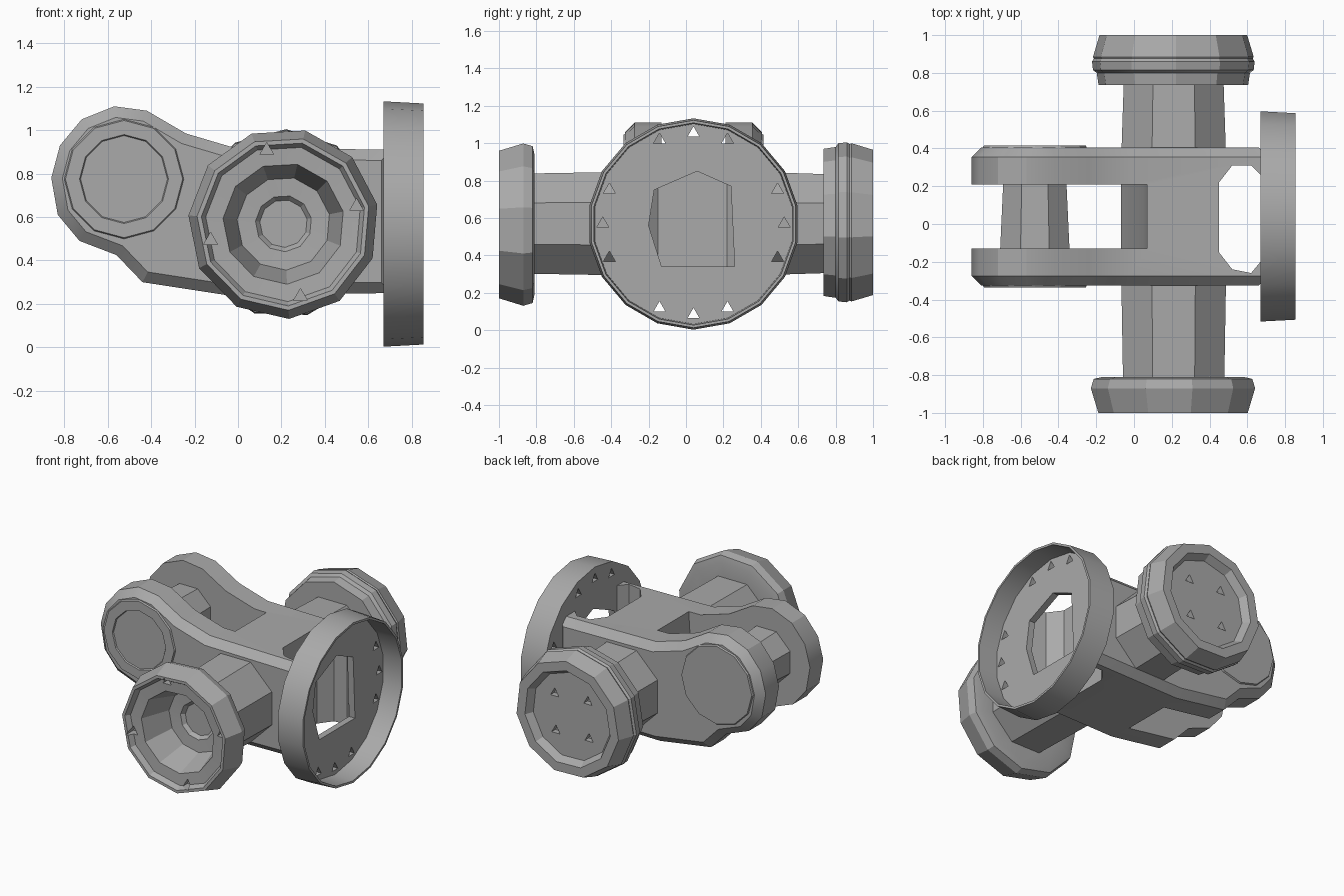
import bpy, bmesh, math
from mathutils import Vector, Matrix

cube = bpy.data.objects.get("Cube")
if cube:
    bpy.data.objects.remove(cube, do_unlink=True)

grey = bpy.data.materials.new("cast_grey")
grey.use_nodes = True
grey.diffuse_color = (0.4, 0.4, 0.4, 1)
grey.node_tree.nodes["Principled BSDF"].inputs["Base Color"].default_value = (0.4, 0.4, 0.4, 1)

# Axis frames: local z becomes the named world axis
TO_Y = Matrix(((1, 0, 0), (0, 0, 1), (0, 1, 0))).to_4x4()
TO_X = Matrix(((0, 0, 1), (1, 0, 0), (0, 1, 0))).to_4x4()
UP = Matrix.Identity(4)


def finish(name, bm):
    bmesh.ops.recalc_face_normals(bm, faces=bm.faces)
    mesh = bpy.data.meshes.new(name)
    bm.to_mesh(mesh)
    bm.free()
    mesh.materials.append(grey)
    obj = bpy.data.objects.new(name, mesh)
    bpy.context.collection.objects.link(obj)
    return obj


def skin(name, loops, matrix):
    """Bridge consecutive loops of points and cap both ends."""
    bm = bmesh.new()
    rings = [[bm.verts.new(p) for p in loop] for loop in loops]
    n = len(rings[0])
    for a, b in zip(rings, rings[1:]):
        for i in range(n):
            j = (i + 1) % n
            bm.faces.new((a[i], a[j], b[j], b[i]))
    bm.faces.new(rings[0])
    bm.faces.new(rings[-1])
    bm.transform(matrix)
    return finish(name, bm)


def lathe(name, profile, sides, frame, centre, turn=0.0):
    """Revolve (axial, radius) points."""
    angles = [turn + math.tau * i / sides for i in range(sides)]
    loops = [[(r * math.cos(a), r * math.sin(a), h) for a in angles] for h, r in profile]
    return skin(name, loops, Matrix.Translation(centre) @ frame)


def shrink(outline, d):
    """Offset a counter-clockwise outline inwards by d."""
    pts = [Vector(p) for p in outline]
    result = []
    for i, p in enumerate(pts):
        e1 = (p - pts[i - 1]).normalized()
        e2 = (pts[(i + 1) % len(pts)] - p).normalized()
        n1, n2 = Vector((-e1.y, e1.x)), Vector((-e2.y, e2.x))
        result.append(p + (n1 + n2) * d / (1 + n1.dot(n2)))
    return result


def prism(name, outline, low, high, frame, bevel=0.0):
    """Extrude an outline, optionally chamfering the rims of both caps."""
    layers = [(low, 0), (high, 0)]
    if bevel:
        layers = [(low, bevel), (low + bevel, 0), (high - bevel, 0), (high, bevel)]
    loops = [[(p[0], p[1], h) for p in shrink(outline, d)] for h, d in layers]
    return skin(name, loops, frame)


def cut(obj, cutter):
    mod = obj.modifiers.new("cut", 'BOOLEAN')
    mod.operation = 'DIFFERENCE'
    mod.solver = 'EXACT'
    mod.object = cutter
    bpy.context.view_layer.objects.active = obj
    bpy.ops.object.modifier_apply(modifier=mod.name)
    bpy.data.objects.remove(cutter, do_unlink=True)


def bolt_holes(obj, frame, centre, radius, angles, low, high, size=0.037):
    """Cut a circle of small three-sided holes."""
    bm = bmesh.new()
    for a in angles:
        t = math.radians(a)
        at = Vector((radius * math.cos(t), radius * math.sin(t), (low + high) / 2))
        bmesh.ops.create_cone(bm, cap_ends=True, segments=3, radius1=size, radius2=size,
                              depth=high - low, matrix=Matrix.Translation(at))
    bm.transform(Matrix.Translation(centre) @ frame)
    cut(obj, finish("bolt_cutter", bm))


parts = []
ARM = Vector((0.21, 0, 0.57))
PIN = Vector((-0.525, 0, 0.775))

# Main body with forked end
outline = [(-.86, .78), (-.83, .61), (-.73, .49), (-.56, .425), (-.44, .30), (-.05, .24),
           (.71, .25), (.71, .91), (-.02, .92), (-.24, .985), (-.42, 1.09), (-.57, 1.11),
           (-.72, 1.05), (-.82, .93)]
body = prism("forked_body", outline, -.325, .405, TO_Y, bevel=0.05)
cut(body, prism("slot_cutter", [(-1, 0), (-.1, 0), (-.07, .24), (.05, .6), (.07, .92),
                                (.07, 1.3), (-1, 1.3)], -.13, .21, TO_Y))
cut(body, prism("window_cutter", [(.45, -.15), (.52, -.24), (.62, -.26), (.67, -.2), (.75, -.2),
                                  (.75, .26), (.67, .26), (.62, .31), (.52, .31), (.45, .22)],
                -.1, 1.4, UP))
parts.append(body)

# Pin and cheek bosses
parts.append(lathe("fork_pin", [(-.16, .2), (.24, .18)], 8, TO_Y, PIN, math.pi / 8))
front_boss = lathe("front_boss", [(-.28, .3), (-.335, .27), (-.335, .205), (-.327, .2)],
                   12, TO_Y, PIN)
for pierced in (front_boss, body):
    bolt_holes(pierced, TO_Y, PIN, .135, range(45, 360, 90), -.4, -.296)
parts.append(front_boss)
parts.append(lathe("back_boss", [(.36, .3), (.415, .27)], 12, TO_Y, PIN))

# Cross arms, the front one hollow at its outer end
parts.append(lathe("front_arm", [(-.3, .3), (-.84, .29), (-.84, .27), (-.69, .27)],
                   8, TO_Y, ARM, math.pi / 8))
parts.append(lathe("back_arm", [(.36, .3), (.78, .285)], 8, TO_Y, ARM, math.pi / 8))

# Front flange with deep stepped bore
front = lathe("front_flange", [(-.67, .2), (-.70, .25), (-.81, .27), (-.81, .38), (-.82, .425),
                               (-.87, .44), (-1, .40), (-1, .38), (-.965, .36), (-.96, .28),
                               (-.75, .215), (-.745, .13), (-.72, .11)], 11, TO_Y, ARM, 0.2)
bolt_holes(front, TO_Y, ARM, .345, range(13, 360, 90), -1.1, -.92)
parts.append(front)

# Back flange with grooved rim and shallow dish
back = lathe("back_flange", [(.735, .40), (.80, .41), (.815, .43), (.86, .435), (.875, .425),
                             (.885, .43), (1, .395), (1, .33), (.95, .30)],
             11, TO_Y, ARM, 0.4)
bolt_holes(back, TO_Y, ARM, .18, range(43, 360, 90), .91, 1.1)
parts.append(back)

# Dished end plate with central opening and bolt clusters
plate_centre = Vector((0, .04, .568))
plate = lathe("end_plate", [(.67, .565), (.855, .555), (.855, .54), (.715, .535)],
              18, TO_X, plate_centre, math.pi / 18)
opening = [(-.13, .34), (.26, .34), (.24, .77), (.06, .85), (-.17, .75), (-.2, .56)]
cut(plate, prism("opening_cutter", opening, .5, 1, TO_X))
clusters = [q + d for q in range(0, 360, 90) for d in (-22, 0, 22)]
bolt_holes(plate, TO_X, plate_centre, .485, clusters, .5, 1)
parts.append(plate)

# Shading
for obj in bpy.context.selected_objects:
    obj.select_set(False)
for obj in parts:
    obj.select_set(True)
bpy.context.view_layer.objects.active = body
bpy.ops.object.shade_smooth_by_angle(angle=math.radians(25))
